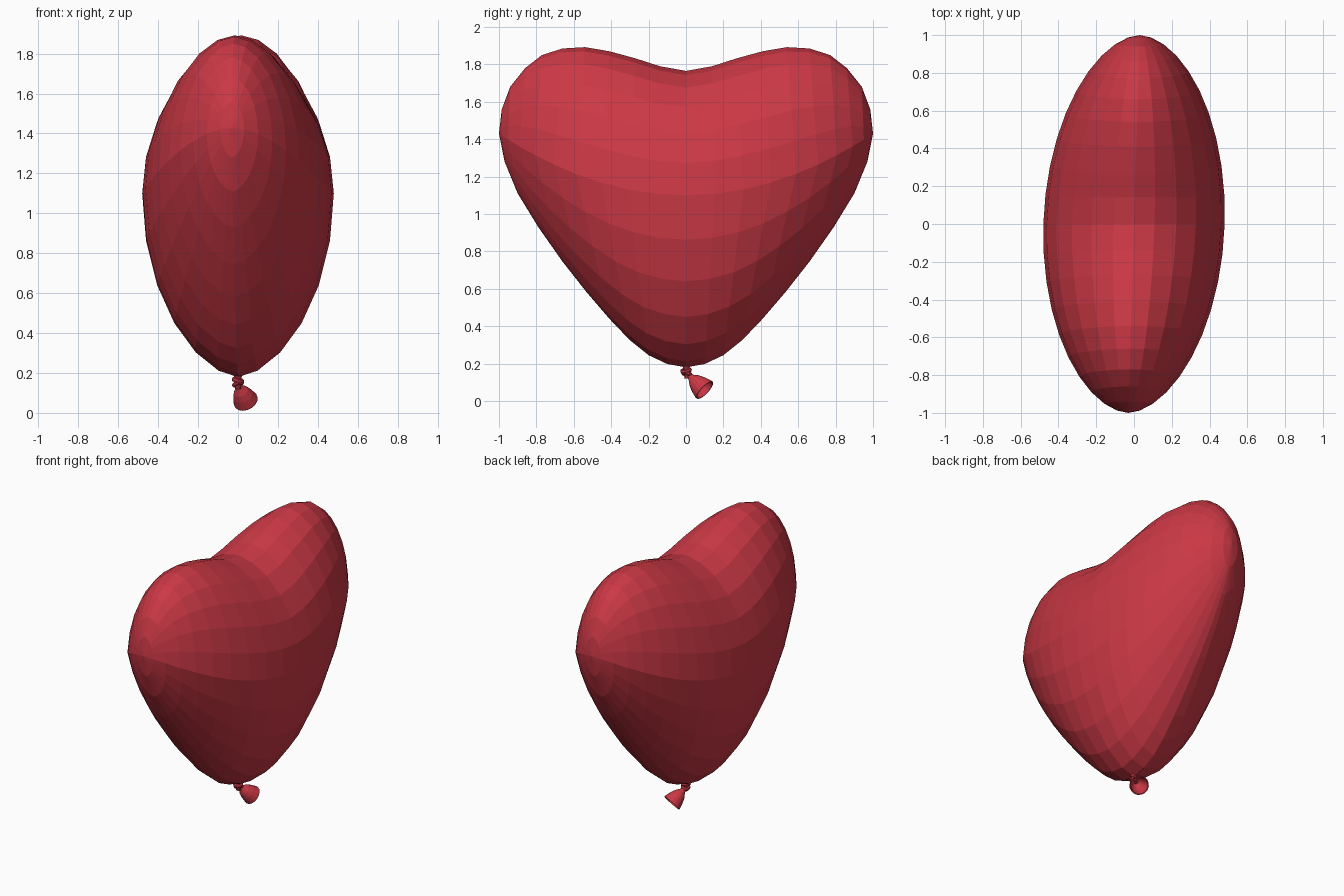
import bpy, bmesh, math
from mathutils import Vector

if "Cube" in bpy.data.objects:
    bpy.data.objects.remove(bpy.data.objects["Cube"])

red = bpy.data.materials.new("balloon red")
red.diffuse_color = (0.6, 0.04, 0.06, 1)
red.use_nodes = True
red.node_tree.nodes["Principled BSDF"].inputs["Base Color"].default_value = red.diffuse_color


def finish(name, bm):
    bmesh.ops.recalc_face_normals(bm, faces=bm.faces)
    me = bpy.data.meshes.new(name)
    bm.to_mesh(me)
    bm.free()
    me.materials.append(red)
    ob = bpy.data.objects.new(name, me)
    bpy.context.collection.objects.link(ob)
    return ob


def skin(bm, loops, closed=False):
    """Bridge equal rings of vertices with quads."""
    n = len(loops[0])
    pairs = list(zip(loops, loops[1:]))
    if closed:
        pairs.append((loops[-1], loops[0]))
    for a, b in pairs:
        for i in range(n):
            j = (i + 1) % n
            bm.faces.new((a[i], a[j], b[j], b[i]))


# Heart outline, right half (y, z): upper edge and lower edge from middle to side
upper = [(0, 1.765), (.14, 1.79), (.27, 1.832), (.41, 1.87), (.54, 1.892), (.66, 1.885),
         (.77, 1.85), (.86, 1.78), (.94, 1.68), (.985, 1.56)]
lower = [(0, .18), (.1, .198), (.2, .245), (.3, .325), (.41, .44), (.53, .58),
         (.66, .745), (.79, .93), (.9, 1.11), (.97, 1.28)]
SIDES = 24

# Heart-shaped balloon: rings strung from one side lobe to the other
bm = bmesh.new()
rings = []
for s in range(-9, 10):
    k, sign = abs(s), (1 if s >= 0 else -1)
    a = math.radians(9 * k)
    my, mz = math.sin(a), 1.1 + 0.33 * math.sin(a) ** 2
    width = 0.48 * math.cos(a) ** 1.12
    ring = []
    for i in range(SIDES):
        p = 2 * math.pi * i / SIDES
        c, sn = math.cos(p), math.sin(p)
        ey, ez = upper[k] if c >= 0 else lower[k]
        y = sign * (my + (ey - my) * abs(c))
        z = mz + (ez - mz) * abs(c)
        x = math.copysign(width * abs(sn) ** (1.1 if c >= 0 else 1.18), sn)
        ring.append(bm.verts.new((x + 0.03 * y, y, z)))
    rings.append(ring)
skin(bm, rings)
for ring, sign in ((rings[0], -1), (rings[-1], 1)):
    pole = bm.verts.new((0.03 * sign, sign, 1.43))
    for i in range(SIDES):
        bm.faces.new((ring[i], ring[(i + 1) % SIDES], pole))
finish("heart_balloon", bm)


def lathe(name, start, axis, profile, sides=16):
    """Revolve (distance, radius) points around an axis."""
    q = Vector(axis).to_track_quat('Z', 'Y')
    bm = bmesh.new()
    loops = []
    for d, r in profile:
        loops.append([bm.verts.new(Vector(start) + q @ Vector(
            (r * math.cos(2 * math.pi * i / sides), r * math.sin(2 * math.pi * i / sides), d)))
            for i in range(sides)])
    skin(bm, loops, closed=True)
    return finish(name, bm)


def torus(name, centre, axis, major, minor):
    prof = [(minor * math.sin(t * math.pi / 4), major + minor * math.cos(t * math.pi / 4))
            for t in range(8)]
    return lathe(name, centre, axis, prof, 14)


# Neck and tied knot
lathe("neck", (0, 0, .2), (0, 0.1, -1),
      [(0, .001), (0, .03), (.025, .016), (.08, .016), (.08, .001)], 10)
torus("knot_upper", (0, 0, .163), (.25, -.2, 1), .02, .012)
torus("knot_lower", (0, .005, .145), (-.35, .3, 1), .019, .012)

# Flared hollow mouthpiece, with outer wall, rolled lip and inner wall
lathe("mouthpiece", (.0, .015, .138), (.04, .085, -.08),
      [(0, .012), (.02, .02), (.045, .038), (.075, .051), (.1, .058), (.118, .063), (.124, .062),
       (.124, .056), (.1, .053), (.07, .045), (.04, .03), (.02, .012)])
